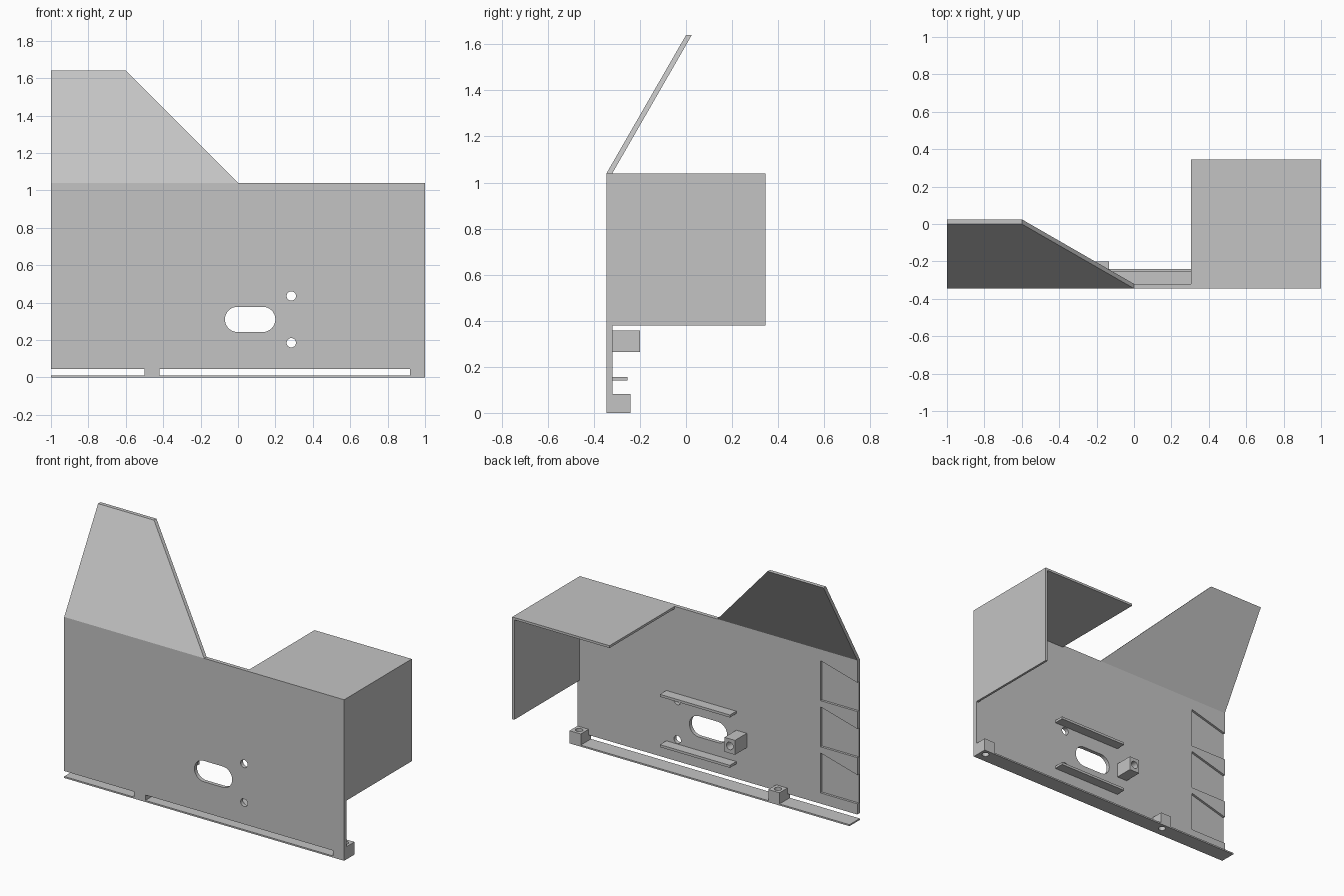
import bpy, bmesh, math
from mathutils import Vector, Matrix

cube = bpy.data.objects.get("Cube")
if cube:
    bpy.data.objects.remove(cube, do_unlink=True)

grey = bpy.data.materials.new("plain_grey")
grey.use_nodes = True
grey.diffuse_color = (0.55, 0.55, 0.55, 1)
grey.node_tree.nodes["Principled BSDF"].inputs["Base Color"].default_value = (0.55, 0.55, 0.55, 1)

FRONT, INNER, LEDGE, BACK = -0.345, -0.32, -0.24, 0.345
TOP, SHEET = 1.04, 0.015


def add_prism(bm, points, offset):
    """Extrude a flat polygon of 3D points along an offset."""
    face = bm.faces.new([bm.verts.new(p) for p in points])
    result = bmesh.ops.extrude_face_region(bm, geom=[face])
    moved = [v for v in result["geom"] if isinstance(v, bmesh.types.BMVert)]
    bmesh.ops.translate(bm, vec=Vector(offset), verts=moved)


def add_box(bm, x, y, z):
    corners = [(x[0], y[0], z[0]), (x[1], y[0], z[0]), (x[1], y[0], z[1]), (x[0], y[0], z[1])]
    add_prism(bm, corners, (0, y[1] - y[0], 0))


def add_pin(bm, centre, radius, length, axis="Z"):
    turn = Matrix.Rotation(math.pi / 2, 4, "X") if axis == "Y" else Matrix()
    bmesh.ops.create_cone(bm, cap_ends=True, segments=32, radius1=radius, radius2=radius,
                          depth=length, matrix=Matrix.Translation(centre) @ turn)


def finish(name, bm):
    bmesh.ops.recalc_face_normals(bm, faces=bm.faces[:])
    mesh = bpy.data.meshes.new(name)
    bm.to_mesh(mesh)
    bm.free()
    mesh.materials.append(grey)
    obj = bpy.data.objects.new(name, mesh)
    bpy.context.collection.objects.link(obj)
    return obj


def box(name, x, y, z):
    bm = bmesh.new()
    add_box(bm, x, y, z)
    return finish(name, bm)


def cut(obj, bm):
    """Subtract a cutter mesh and bake the result."""
    cutter = finish("cutter", bm)
    cutter.hide_render = True
    mod = obj.modifiers.new("cut", "BOOLEAN")
    mod.operation, mod.solver, mod.object = "DIFFERENCE", "EXACT", cutter
    graph = bpy.context.evaluated_depsgraph_get()
    baked = bpy.data.meshes.new_from_object(obj.evaluated_get(graph))
    obj.modifiers.clear()
    obj.data = baked
    bpy.data.objects.remove(cutter, do_unlink=True)


# Main panel with two bottom slots, a rounded window and two screw holes
panel = box("front_panel", (-1, 1), (FRONT, INNER), (0.01, TOP))
cutter = bmesh.new()
for x in ((-1.1, -0.5), (-0.42, 0.92)):
    add_box(cutter, x, (-0.4, -0.28), (-0.05, 0.045))
window = []
for side, start in ((0.1325, -90), (-0.0025, 90)):
    for i in range(17):
        a = math.radians(start + i * 180 / 16)
        window.append((side + 0.0675 * math.cos(a), -0.4, 0.31 + 0.0675 * math.sin(a)))
add_prism(cutter, window, (0, 0.2, 0))
for z in (0.185, 0.435):
    add_pin(cutter, (0.285, -0.33, z), 0.025, 0.2, "Y")

# Three slanted pockets on the rear of the panel, open at its end
for i in range(3):
    z = 0.71 - i * 0.298
    pocket = [(-0.737, z), (-0.737, z + 0.258), (-1.05, z + 0.172), (-1.05, z)]
    add_prism(cutter, [(px, -0.335, pz) for px, pz in pocket], (0, 0.1, 0))
cut(panel, cutter)

# Leaning fin above the panel
bm = bmesh.new()
outline = [(-1, FRONT, TOP), (0, FRONT, TOP), (-0.6, 0, 1.64), (-1, 0, 1.64)]
add_prism(bm, outline, (0, INNER - FRONT, 0))
finish("leaning_fin", bm)

# Hood: top sheet and side sheet
box("hood_top", (0.305, 1), (INNER, BACK), (TOP - SHEET, TOP))
box("hood_side", (1 - SHEET, 1), (INNER, BACK), (0.38, TOP - SHEET))

# Bottom ledge with two drilled mounting blocks
MOUNTS = ((-0.5, -0.42), (0.92, 1))
ledge = box("bottom_ledge", (-1, 1), (FRONT, LEDGE), (0, 0.01))
parts = [ledge] + [box("mounting_block", x, (INNER, LEDGE), (0.01, 0.082)) for x in MOUNTS]
for part in parts:
    cutter = bmesh.new()
    for x in MOUNTS:
        add_pin(cutter, (sum(x) / 2, -0.28, 0.04), 0.022, 0.3)
    cut(part, cutter)

# Rear rails above and below the window
for name, z in (("lower_rail", 0.14), ("upper_rail", 0.465)):
    box(name, (-0.135, 0.365), (INNER, -0.255), (z, z + 0.016))

# Rear block with a blind hole
block = box("rear_block", (-0.21, -0.135), (INNER, -0.2), (0.265, 0.358))
cutter = bmesh.new()
add_pin(cutter, (-0.1725, -0.2, 0.312), 0.024, 0.2, "Y")
cut(block, cutter)
